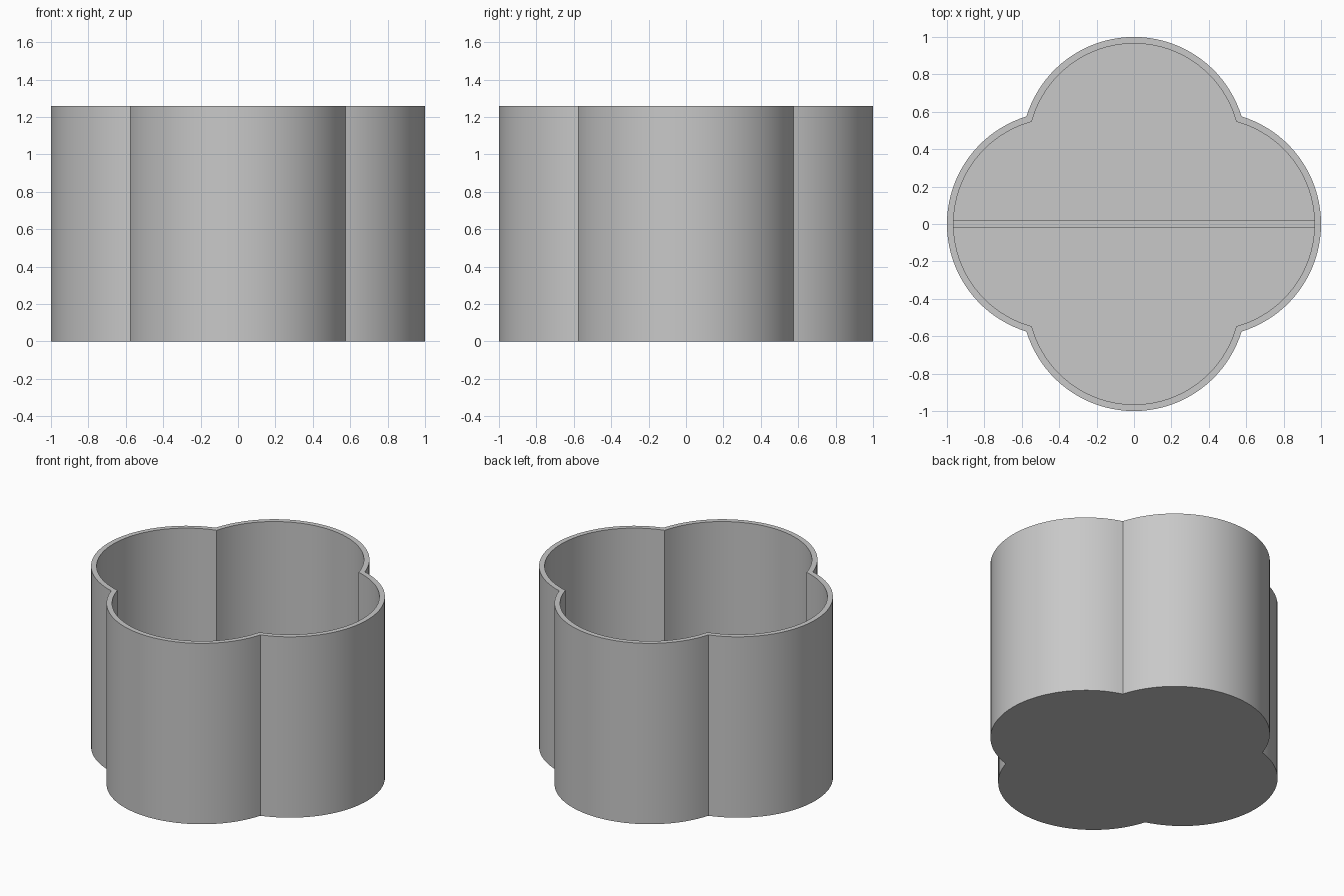
import bpy
import bmesh
from math import atan2, cos, sin, sqrt, pi, radians

if "Cube" in bpy.data.objects:
    bpy.data.objects.remove(bpy.data.objects["Cube"], do_unlink=True)

HEIGHT = 1.26
WALL = 0.035
FLOOR = 0.035
LOBE_OFFSET = 0.3985
LOBE_RADIUS = 1 - LOBE_OFFSET
STEPS = 40          # segments per lobe
RIB_TOP = 0.2

grey = bpy.data.materials.new("plain grey")
grey.use_nodes = True
colour = (0.58, 0.58, 0.58, 1)
grey.diffuse_color = colour
grey.node_tree.nodes["Principled BSDF"].inputs["Base Color"].default_value = colour


def quatrefoil(radius):
    """Outline of four overlapping circles, meeting on the diagonals."""
    corner = (LOBE_OFFSET + sqrt(2 * radius ** 2 - LOBE_OFFSET ** 2)) / 2
    sweep = atan2(corner, corner - LOBE_OFFSET)
    points = []
    for lobe in range(4):
        turn = lobe * pi / 2
        for i in range(STEPS):
            a = -sweep + 2 * sweep * i / STEPS
            x, y = LOBE_OFFSET + radius * cos(a), radius * sin(a)
            points.append((x * cos(turn) - y * sin(turn),
                           x * sin(turn) + y * cos(turn)))
    return points


def finish(bm, name):
    bmesh.ops.recalc_face_normals(bm, faces=bm.faces)
    mesh = bpy.data.meshes.new(name)
    bm.to_mesh(mesh)
    bm.free()
    mesh.materials.append(grey)
    obj = bpy.data.objects.new(name, mesh)
    bpy.context.collection.objects.link(obj)
    return obj


# Open container: outer wall, rim, inner wall, closed by base and floor
bm = bmesh.new()
outer, inner = quatrefoil(LOBE_RADIUS), quatrefoil(LOBE_RADIUS - WALL)
rings = [[bm.verts.new((x, y, z)) for x, y in outline]
         for outline, z in ((outer, 0), (outer, HEIGHT),
                            (inner, HEIGHT), (inner, FLOOR))]
for low, high in zip(rings, rings[1:]):
    for i in range(len(low)):
        j = (i + 1) % len(low)
        bm.faces.new((low[i], low[j], high[j], high[i]))
bm.faces.new(rings[0])
bm.faces.new(rings[-1])
container = finish(bm, "container")
bpy.ops.object.select_all(action="DESELECT")
container.select_set(True)
bpy.context.view_layer.objects.active = container
bpy.ops.object.shade_smooth_by_angle(angle=radians(30))

# Low dividing rib across the floor, its ends let into the wall
bm = bmesh.new()
bmesh.ops.create_cube(bm, size=1)
for v in bm.verts:
    v.co.x *= 2 - WALL
    v.co.y *= WALL
    v.co.z = RIB_TOP if v.co.z > 0 else FLOOR / 2
finish(bm, "floor_rib")
